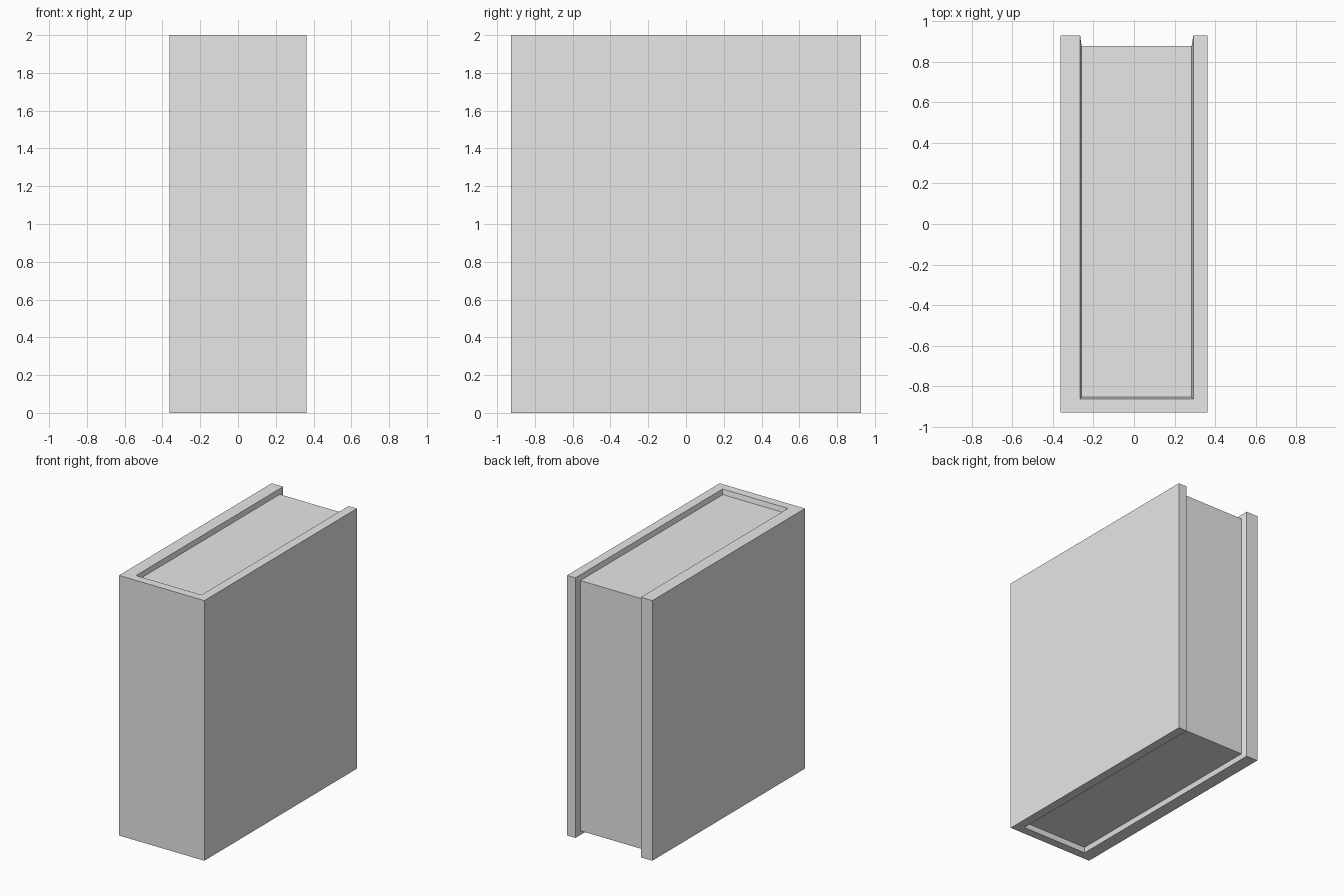
import bpy
import bmesh

old = bpy.data.objects.get("Cube")
if old:
    bpy.data.objects.remove(old, do_unlink=True)

grey = bpy.data.materials.new("light grey")
grey.use_nodes = True
grey.diffuse_color = (0.8, 0.8, 0.8, 1)
grey.node_tree.nodes["Principled BSDF"].inputs["Base Color"].default_value = (0.8, 0.8, 0.8, 1)

HEIGHT = 2.0
RECESS = 0.038


def u_path(left, right, front, back):
    """Open U in plan: back left, front left, front right, back right."""
    return [(left, back), (left, front), (right, front), (right, back)]


def add_object(name, bm):
    bmesh.ops.recalc_face_normals(bm, faces=bm.faces)
    mesh = bpy.data.meshes.new(name)
    bm.to_mesh(mesh)
    bm.free()
    mesh.materials.append(grey)
    obj = bpy.data.objects.new(name, mesh)
    bpy.context.collection.objects.link(obj)


outer = u_path(-0.3625, 0.3625, -0.927, 0.927)
rim = u_path(-0.265, 0.292, -0.861, 0.927)
inner = u_path(-0.258, 0.284, -0.853, 0.877)

# Cover: outer wall, flat rim and sloping lip, wrapped round spine and boards
bm = bmesh.new()
rings = []
for path, inset in ((outer, 0), (rim, 0), (inner, RECESS)):
    rings.append([[bm.verts.new((x, y, z)) for x, y in path]
                  for z in (inset, HEIGHT - inset)])
low, high = rings[0]
for i in range(3):
    bm.faces.new((low[i], low[i + 1], high[i + 1], high[i]))
for a, b in zip(rings, rings[1:]):
    for end in (0, 1):
        for i in range(3):
            bm.faces.new((a[end][i], a[end][i + 1], b[end][i + 1], b[end][i]))
    for i in (0, 3):
        bm.faces.new((a[0][i], b[0][i], b[1][i], a[1][i]))
add_object("book_cover", bm)

# Page block: recessed at the top, bottom and back
bm = bmesh.new()
bottom = bm.faces.new([bm.verts.new((x, y, RECESS)) for x, y in inner])
raised = bmesh.ops.extrude_face_region(bm, geom=[bottom], use_keep_orig=True)
top = [v for v in raised["geom"] if isinstance(v, bmesh.types.BMVert)]
bmesh.ops.translate(bm, verts=top, vec=(0, 0, HEIGHT - 2 * RECESS))
add_object("page_block", bm)
